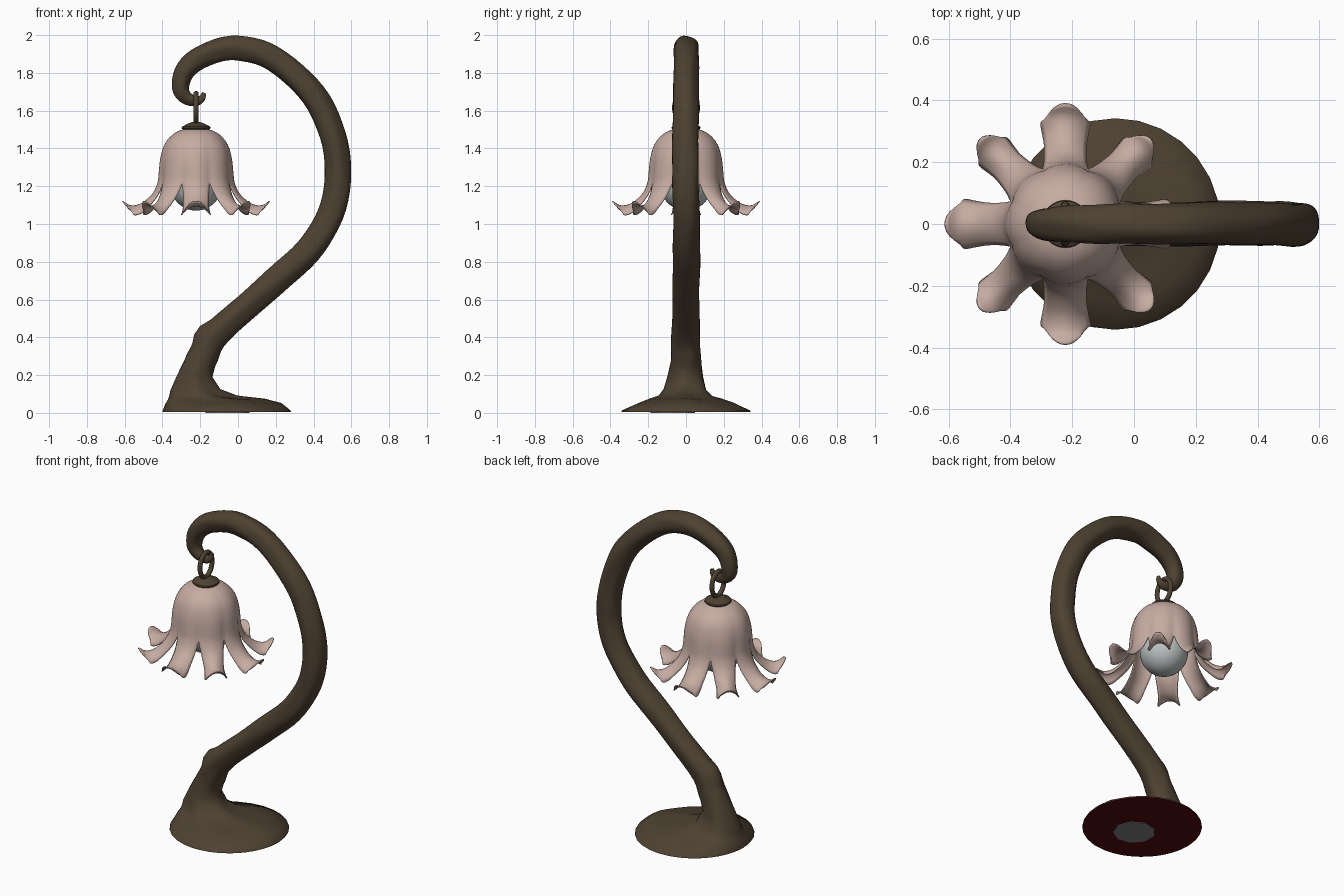
import bpy, bmesh, math
from mathutils import Vector

if "Cube" in bpy.data.objects:
    bpy.data.objects.remove(bpy.data.objects["Cube"])


def material(name, rgb):
    m = bpy.data.materials.new(name)
    m.diffuse_color = (*rgb, 1)
    m.use_nodes = True
    m.node_tree.nodes["Principled BSDF"].inputs["Base Color"].default_value = m.diffuse_color
    return m


BROWN = material("bark brown", (0.075, 0.053, 0.031))
PINK = material("dusty pink", (0.56, 0.41, 0.36))
GREY = material("bulb grey", (0.5, 0.53, 0.53))
RED = material("felt red", (0.08, 0.003, 0.003))
PATCH = material("patch grey", (0.22, 0.22, 0.22))


def finish(bm, name, mat, angle=50):
    bmesh.ops.remove_doubles(bm, verts=bm.verts, dist=0.0004)
    bmesh.ops.recalc_face_normals(bm, faces=bm.faces)
    me = bpy.data.meshes.new(name)
    bm.to_mesh(me)
    bm.free()
    me.materials.append(mat)
    ob = bpy.data.objects.new(name, me)
    bpy.context.collection.objects.link(ob)
    bpy.ops.object.select_all(action='DESELECT')
    ob.select_set(True)
    bpy.context.view_layer.objects.active = ob
    bpy.ops.object.shade_smooth_by_angle(angle=math.radians(angle))
    return ob


def smooth_path(pts, n):
    """Catmull-Rom samples through tuples of any length."""
    p = [Vector(q) for q in pts]
    p = [2 * p[0] - p[1]] + p + [2 * p[-1] - p[-2]]
    out = []
    for i in range(1, len(p) - 2):
        a, b, c, d = p[i - 1:i + 3]
        for k in range(n):
            t = k / n
            out.append(0.5 * (2 * b + (c - a) * t + (2 * a - 5 * b + 4 * c - d) * t * t
                              + (3 * b - a - 3 * c + d) * t ** 3))
    return out + [p[-2]]


def bridge(bm, rings, closed=True):
    vs = [[bm.verts.new(c) for c in r] for r in rings]
    n = len(vs[0])
    for a, b in zip(vs, vs[1:]):
        for j in range(n if closed else n - 1):
            k = (j + 1) % n
            bm.faces.new((a[j], a[k], b[k], b[j]))
    return vs


def lathe(name, mat, profile, x, n=32):
    rings = [[(x + r * math.cos(2 * math.pi * j / n), r * math.sin(2 * math.pi * j / n), z)
              for j in range(n)] for r, z in profile]
    bm = bmesh.new()
    vs = bridge(bm, rings)
    bm.faces.new(vs[0])
    bm.faces.new(vs[-1])
    return finish(bm, name, mat, 40)


# Root foot and trunk, one continuous skin
N = 28
TH = [2 * math.pi * j / N for j in range(N)]
rings = []
# foot rings: left x, right x, half depth, height
foot = [(-.4, .28, .342, .006), (-.398, .277, .338, .014), (-.385, .23, .25, .05), (-.372, .14, .19, .072),
        (-.365, 0, .14, .088), (-.358, -.09, .113, .12), (-.325, -.137, .093, .19)]
for i, (xl, xr, ry, z) in enumerate(foot):
    cx, rx = (xl + xr) / 2, (xr - xl) / 2
    ring = []
    for a in TH:
        w = 0 if i < 2 else 0.05 * math.sin(5 * a + 0.6 * i)
        ring.append(Vector((cx + rx * math.cos(a), ry * (1 + w) * math.sin(a),
                            z * (1 + w))))
    rings.append(ring)
# trunk path: x, z, radius
path = [(-.195, .28, .08), (-.13, .4, .074), (.05, .57, .07), (.21, .71, .072), (.37, .86, .072),
        (.475, 1.01, .07), (.525, 1.17, .07), (.53, 1.3, .07), (.5, 1.47, .069), (.425, 1.64, .069),
        (.3, 1.79, .067), (.15, 1.895, .066), (0, 1.933, .065), (-.12, 1.915, .062), (-.22, 1.87, .058),
        (-.288, 1.8, .052), (-.303, 1.72, .045), (-.275, 1.67, .036), (-.22, 1.652, .026),
        (-.19, 1.667, .018), (-.18, 1.695, .01)]
pts = smooth_path(path, 4)
for i, p in enumerate(pts):
    a, b = pts[max(i - 1, 0)], pts[min(i + 1, len(pts) - 1)]
    t = Vector((b.x - a.x, 0, b.y - a.y)).normalized()
    nrm = Vector((t.z, 0, -t.x))
    ring = []
    for th in TH:
        r = p.z * (1 + .035 * math.sin(3 * th + .21 * i) + .025 * math.sin(5 * th - .33 * i)
                   + .02 * math.sin(.9 * i + th))
        d = nrm * math.cos(th) + Vector((0, 1, 0)) * math.sin(th)
        q = Vector((p.x, 0, p.y)) + d * r
        q += d * .025 * math.exp(-((q - Vector((-.19, 0, .42))).length / .05) ** 2)  # knot
        ring.append(q)
    rings.append(ring)
bm = bmesh.new()
vs = bridge(bm, rings)
bm.faces.new(vs[-1])
finish(bm, "trunk", BROWN, 60)

# Underside felt and small plate
lathe("base_felt", RED, [(.338, .004), (.338, .008)], -.06, 48)
patch = lathe("base_patch", PATCH, [(.12, 0), (.12, .006)], -.06, 9)
patch.location.y = -.07

# Flower shade: eight petals that merge into a fluted bell
FX = -.222
# radius, height, half width, droop of the petal edges, flute depth
prof = [(.004, 1.506, 0, 0, 0), (.07, 1.5, 0, 0, 0), (.125, 1.473, 0, 0, .01), (.168, 1.42, 0, 0, .02),
        (.189, 1.35, 0, 0, .03), (.197, 1.28, 0, 0, .05), (.204, 1.22, 0, 0, .06),
        (.228, 1.165, .074, .012, .05), (.268, 1.125, .072, .03, .03), (.308, 1.103, .078, .045, .02),
        (.35, 1.1, .085, .05, .04), (.388, 1.123, .075, .06, .11)]
for row in range(7):
    r = prof[row]
    prof[row] = (r[0], r[1], r[0] * math.pi / 8, r[3], r[4])
samples = smooth_path(prof, 3)
bm = bmesh.new()
for k in range(8):
    a0 = k * math.pi / 4
    rows = []
    for i, (R, Z, hw, droop, flute) in enumerate(samples):
        narrow = 1 - (.2 * min(1, (i - 19) / 6) if k % 2 and i > 19 else 0)
        if i <= 18:
            hw = R * math.pi / 8
        row = []
        for j in range(11):
            v = j / 5 - 1
            a = a0 + v * hw * narrow / R
            r = R * (1 - flute * v * v)
            row.append((FX + r * math.cos(a), r * math.sin(a), Z - droop * v * v))
        rows.append(row)
    bridge(bm, rows, closed=False)
shade = finish(bm, "flower_shade", PINK, 70)
mod = shade.modifiers.new("thickness", 'SOLIDIFY')
mod.thickness = .006
mod.offset = -1

# Bulb inside the flower
bm = bmesh.new()
bmesh.ops.create_uvsphere(bm, u_segments=32, v_segments=20, radius=.137)
bmesh.ops.translate(bm, verts=bm.verts, vec=(FX, 0, 1.208))
finish(bm, "bulb", GREY)

# Cap on the flower
lathe("shade_cap", BROWN, [(.07, 1.5), (.077, 1.507), (.075, 1.515), (.042, 1.532), (.02, 1.54)], FX)

# Hanging ring, upright in the side plane
rings = []
for i in range(33):
    a = 2 * math.pi * i / 32
    c, s = math.cos(a), math.sin(a)
    ring = []
    for j in range(12):
        b = 2 * math.pi * j / 12
        q = .014 * math.cos(b)
        ring.append((FX + .014 * math.sin(b), (.06 + q) * c, 1.615 + (.075 + q) * s))
    rings.append(ring)
bm = bmesh.new()
bridge(bm, rings)
finish(bm, "hanging_ring", BROWN)
